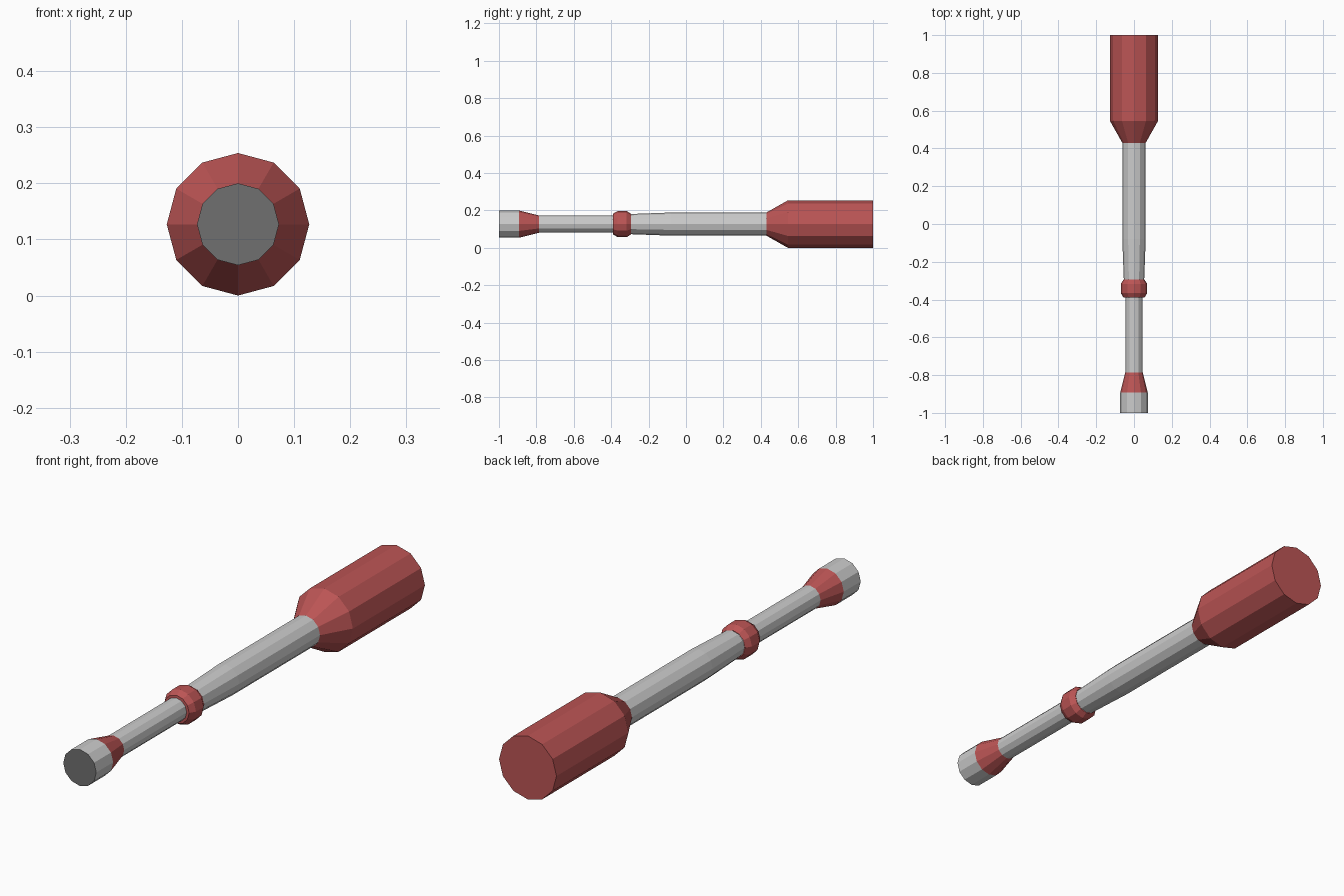
import bpy, bmesh
from math import sin, cos, pi

if "Cube" in bpy.data.objects:
    bpy.data.objects.remove(bpy.data.objects["Cube"])

SIDES = 12
AXIS_Z = 0.127


def material(name, color):
    m = bpy.data.materials.new(name)
    m.diffuse_color = color
    m.use_nodes = True
    m.node_tree.nodes["Principled BSDF"].inputs["Base Color"].default_value = m.diffuse_color
    return m


red = material("red", (0.5, 0.09, 0.09, 1))
dark = material("dark_grey", (0.16, 0.16, 0.16, 1))


def lathe(name, profile, mat=None):
    """Turn (y, radius) points around the long axis; radius 0 closes an end."""
    bm = bmesh.new()
    rings = []
    for y, r in profile:
        if r == 0:
            rings.append([bm.verts.new((0, y, AXIS_Z))] * SIDES)
        else:
            rings.append([bm.verts.new((r * sin(2 * pi * i / SIDES), y,
                                        AXIS_Z + r * cos(2 * pi * i / SIDES)))
                          for i in range(SIDES)])
    for a, b in zip(rings, rings[1:]):
        for i in range(SIDES):
            j = (i + 1) % SIDES
            corners = list(dict.fromkeys((a[i], b[i], b[j], a[j])))
            f = bm.faces.new(corners)
            # face outwards: front/back caps along y, walls away from the axis
            f.normal_update()
            c = f.calc_center_median()
            c.z -= AXIS_Z
            if a[0] is a[1] or b[0] is b[1]:
                outward = f.normal.y * c.y
            else:
                outward = f.normal.x * c.x + f.normal.z * c.z
            if outward < 0:
                f.normal_flip()
    bmesh.ops.dissolve_limit(bm, angle_limit=0.001, verts=bm.verts, edges=bm.edges)
    mesh = bpy.data.meshes.new(name)
    bm.to_mesh(mesh)
    bm.free()
    if mat:
        mesh.materials.append(mat)
    obj = bpy.data.objects.new(name, mesh)
    bpy.context.collection.objects.link(obj)
    return obj


# Front tip: dark end disc, grey barrel, red taper
lathe("tip_end", [(-1, 0), (-1, 0.073)], dark)
lathe("tip_barrel", [(-1, 0.073), (-0.893, 0.073)])
lathe("tip_taper", [(-0.893, 0.073), (-0.785, 0.046)], red)

# Thin shaft, bevelled collar, thicker shaft
lathe("front_shaft", [(-0.785, 0.046), (-0.39, 0.046)])
lathe("collar", [(-0.39, 0.046), (-0.389, 0.056), (-0.365, 0.07),
                 (-0.317, 0.07), (-0.294, 0.055)], red)
lathe("rear_shaft", [(-0.294, 0.054), (-0.08, 0.062), (0.43, 0.062)])

# Handle with tapered shoulder
lathe("handle", [(0.43, 0.062), (0.545, 0.127), (1, 0.127), (1, 0)], red)
